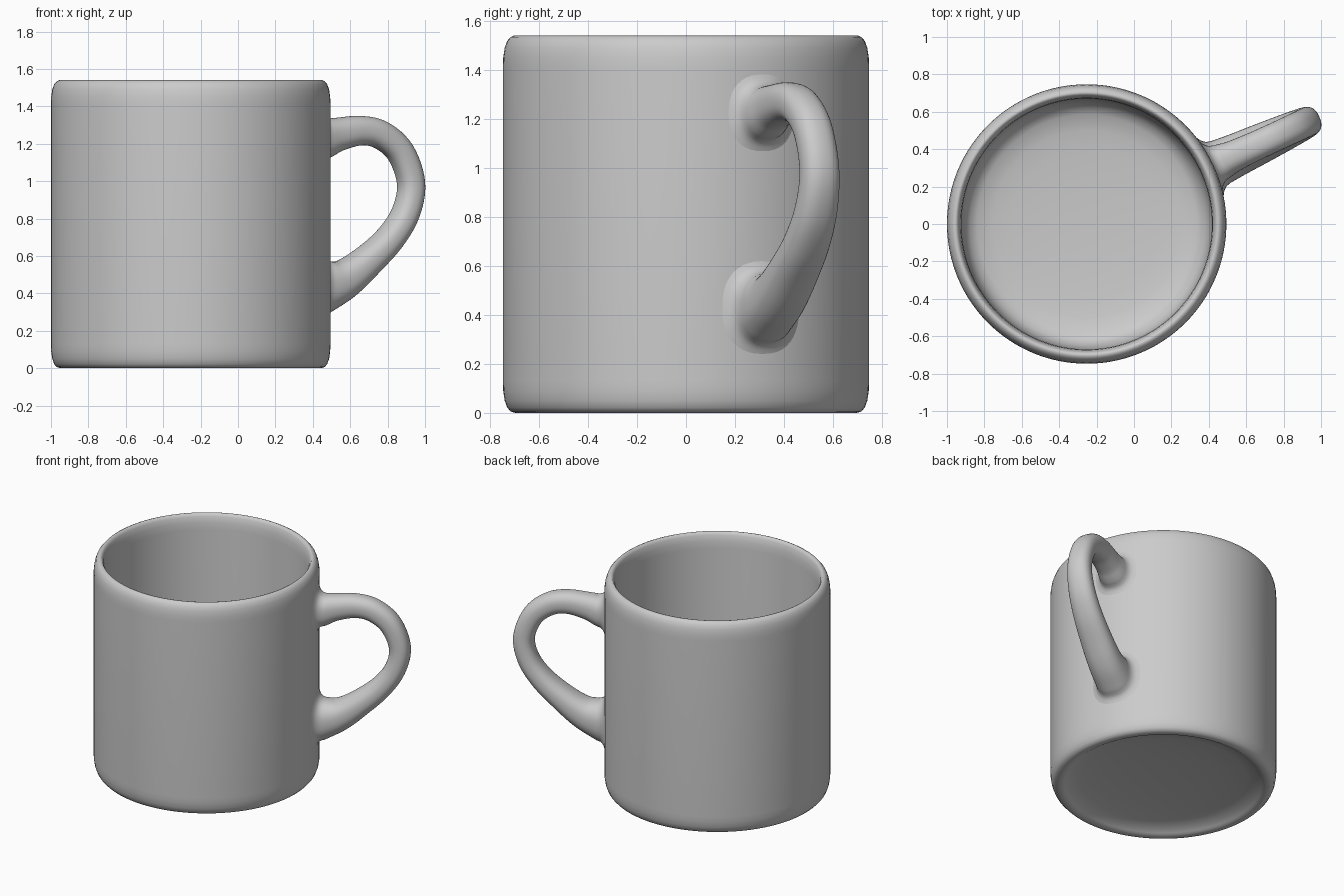
import bpy, math
from mathutils import Vector

if "Cube" in bpy.data.objects:
    bpy.data.objects.remove(bpy.data.objects["Cube"])

CX, R = -0.253, 0.747       # cup axis and outer radius
ANG = math.radians(24.8)    # handle direction


def spline(pts, steps):
    """Catmull-Rom through tuples of any size."""
    v = [Vector(p) for p in pts]
    v = [2 * v[0] - v[1]] + v + [2 * v[-1] - v[-2]]
    out = []
    for i in range(1, len(v) - 2):
        a, b, c, d = v[i - 1:i + 3]
        for s in range(steps):
            t = s / steps
            out.append(0.5 * (2 * b + (c - a) * t + (2 * a - 5 * b + 4 * c - d) * t * t
                              + (3 * b - a - 3 * c + d) * t ** 3))
    return out + [v[-2]]


def skin(name, rings, angle):
    """Join equal-sized closed rings of points into a smooth surface."""
    n = len(rings[0])
    verts = [p for r in rings for p in r]
    faces = [(i * n + j, i * n + (j + 1) % n, (i + 1) * n + (j + 1) % n, (i + 1) * n + j)
             for i in range(len(rings) - 1) for j in range(n)]
    me = bpy.data.meshes.new(name)
    me.from_pydata(verts, [], faces)
    ob = bpy.data.objects.new(name, me)
    bpy.context.collection.objects.link(ob)
    bpy.ops.object.select_all(action='DESELECT')
    ob.select_set(True)
    bpy.context.view_layer.objects.active = ob
    bpy.ops.object.mode_set(mode='EDIT')
    bpy.ops.mesh.select_all(action='SELECT')
    bpy.ops.mesh.remove_doubles(threshold=0.0001)
    bpy.ops.mesh.normals_make_consistent(inside=False)
    bpy.ops.object.mode_set(mode='OBJECT')
    bpy.ops.object.shade_smooth_by_angle(angle=math.radians(angle))
    return ob


# Cup body: domed base, rounded foot, straight wall, rounded lip, bowl-shaped floor
profile = [(0, .075), (.2, .073), (.4, .062), (.55, .045), (.62, .03), (.65, .012), (.665, .003),
           (.68, 0), (.697, 0), (.716, .006),
           (.730, .022), (.740, .05), (.746, .09), (R, .13), (R, 1.41), (.746, 1.45),
           (.740, 1.49), (.730, 1.518), (.716, 1.534), (.703, 1.54), (.693, 1.537), (.683, 1.52),
           (.674, 1.48), (.670, 1.43), (.669, .36), (.664, .29), (.650, .235), (.625, .195),
           (.585, .17), (.5, .152), (.4, .142), (.2, .132), (0, .13)]
N = 128
skin("cup_body", [[(CX + r * math.cos(2 * math.pi * k / N), r * math.sin(2 * math.pi * k / N), z)
                   for k in range(N)] for r, z in profile], 50)

# Handle: (radius, height, half thickness, half width)
path = [(.80, 1.225, .107, .097), (.87, 1.25, .09, .084),
        (1.0, 1.27, .079, .078), (1.12, 1.247, .076, .077),
        (1.235, 1.155, .073, .078), (1.298, .99, .071, .08), (1.266, .83, .071, .087),
        (1.17, .69, .075, .096), (1.03, .565, .086, .106), (.90, .472, .107, .114),
        (.80, .43, .14, .123)]
pts = spline(path, 6)
out_dir = Vector((math.cos(ANG), math.sin(ANG), 0))
side = Vector((-math.sin(ANG), math.cos(ANG), 0))
M = 40


def oval(a, b):
    """Slightly squared oval with half sizes a and b."""
    return [tuple(h * math.copysign(abs(f(2 * math.pi * k / M)) ** 0.85, f(2 * math.pi * k / M))
                  for h, f in ((a, math.cos), (b, math.sin))) for k in range(M)]


def place(r, lat, z):
    return Vector((CX, 0, z)) + out_dir * r + side * lat


def flare(p, turn):
    """Rings of a fillet that melts the handle end into the round wall."""
    return [[place(math.sqrt((R + d) ** 2 - w * w), w, p[1] + turn * h)
             for h, w in oval(p[2] + grow, p[3] + grow)]
            for d, grow in ((-.004, .06), (.001, .047), (.006, .033), (.014, .02), (.028, .007))]


rings = flare(pts[0], 1)
last = len(pts) - 1
for i, p in enumerate(pts):
    t = pts[min(i + 1, last)] - pts[max(i - 1, 0)]
    ease = min(i, last - i, 9) / 9          # level out the ends
    tan = (out_dir * t[0] + Vector((0, 0, t[1] * ease))).normalized()
    nrm = side.cross(-tan)
    # the ends curve round the wall, the middle stays flat in section
    rings.append([place(p[0], 0, p[1]) + nrm * h + side * w
                  - out_dir * ((1 - ease) * w * w / (2 * R)) for h, w in oval(p[2], p[3])])
rings += reversed(flare(pts[-1], -1))
skin("handle", rings, 60)
